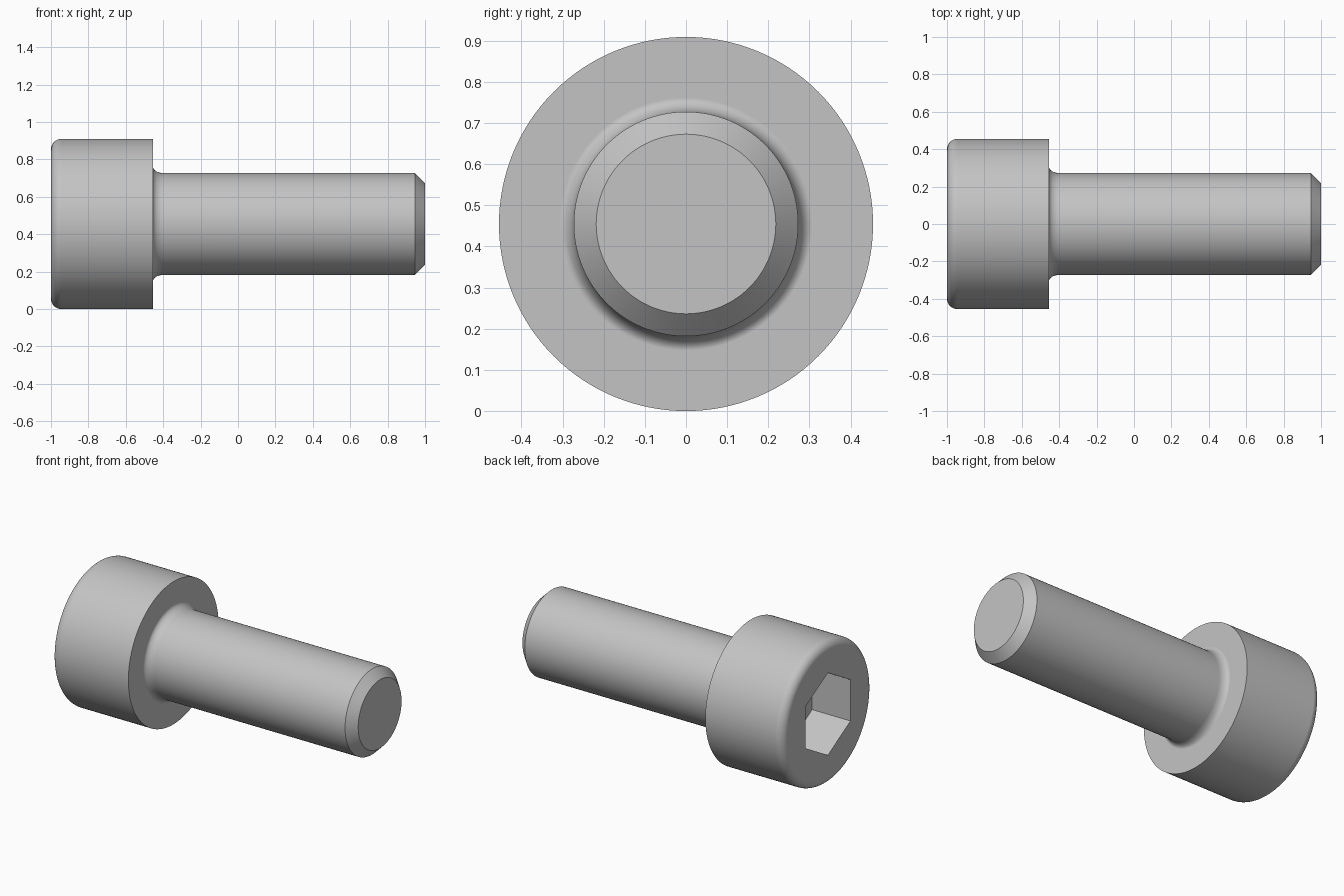
import bpy
from math import sin, cos, pi, radians
from mathutils import Matrix

cube = bpy.data.objects.get("Cube")
if cube:
    bpy.data.objects.remove(cube, do_unlink=True)

HEAD_R, SHANK_R = 0.4545, 0.2727
HEAD_X = -0.4545           # underside of the head
ROUND = 0.0545             # rim rounding, fillet length and tip chamfer
FILLET_R = 0.307           # fillet radius where it meets the head
HEX_R, HEX_DEPTH = 0.2624, 0.27
SIDES, STEPS = 128, 10

steel = bpy.data.materials.new("grey steel")
steel.use_nodes = True
grey = (0.55, 0.55, 0.55, 1)
steel.diffuse_color = grey
steel.node_tree.nodes["Principled BSDF"].inputs["Base Color"].default_value = grey


def make_object(name, verts, faces):
    mesh = bpy.data.meshes.new(name)
    mesh.from_pydata(verts, [], faces)
    mesh.materials.append(steel)
    obj = bpy.data.objects.new(name, mesh)
    bpy.context.collection.objects.link(obj)
    return obj


def lathe(name, profile, sides):
    """Capped solid from (x, radius) points turned about the x axis."""
    verts = [(x, r * sin(2 * pi * i / sides), r * cos(2 * pi * i / sides))
             for x, r in profile for i in range(sides)]
    faces = [(k * sides + i, k * sides + (i + 1) % sides,
              (k + 1) * sides + (i + 1) % sides, (k + 1) * sides + i)
             for k in range(len(profile) - 1) for i in range(sides)]
    last = (len(profile) - 1) * sides
    faces.append(tuple(reversed(range(sides))))
    faces.append(tuple(range(last, last + sides)))
    obj = make_object(name, verts, faces)
    obj.data.flip_normals()
    return obj


# Profile: rounded head rim, underside fillet, shank and chamfered tip
angles = [pi / 2 * i / STEPS for i in range(STEPS + 1)]
rim = [(-1 + ROUND * (1 - sin(a)), HEAD_R - ROUND * (1 - cos(a)))
       for a in reversed(angles)]
rim = [(-1 + ROUND * (1 - cos(a)), HEAD_R - ROUND * (1 - sin(a))) for a in angles]
fillet = [(HEAD_X + ROUND * (1 - cos(a)),
           FILLET_R - (FILLET_R - SHANK_R) * sin(a)) for a in angles]
tip = [(1 - ROUND, SHANK_R), (1, SHANK_R - ROUND)]
screw = lathe("socket_head_screw", rim + [(HEAD_X, HEAD_R)] + fillet + tip, SIDES)

# Hexagonal drive socket, cut into the head with a corner pointing up
cutter = lathe("socket_cutter", [(-1.1, HEX_R), (-1 + HEX_DEPTH, HEX_R)], 6)
cutter.hide_render = True
cut = screw.modifiers.new("socket", 'BOOLEAN')
cut.operation = 'DIFFERENCE'
cut.solver = 'EXACT'
cut.object = cutter

bpy.ops.object.select_all(action='DESELECT')
screw.select_set(True)
bpy.context.view_layer.objects.active = screw
bpy.ops.object.modifier_apply(modifier=cut.name)
bpy.data.objects.remove(cutter, do_unlink=True)

# Stand on the ground, with smooth curves, crisp edges and flat end faces
screw.data.transform(Matrix.Translation((0, 0, HEAD_R)))
bpy.ops.object.shade_smooth_by_angle(angle=radians(30))
weighted = screw.modifiers.new("flat faces", 'WEIGHTED_NORMAL')
weighted.keep_sharp = True
